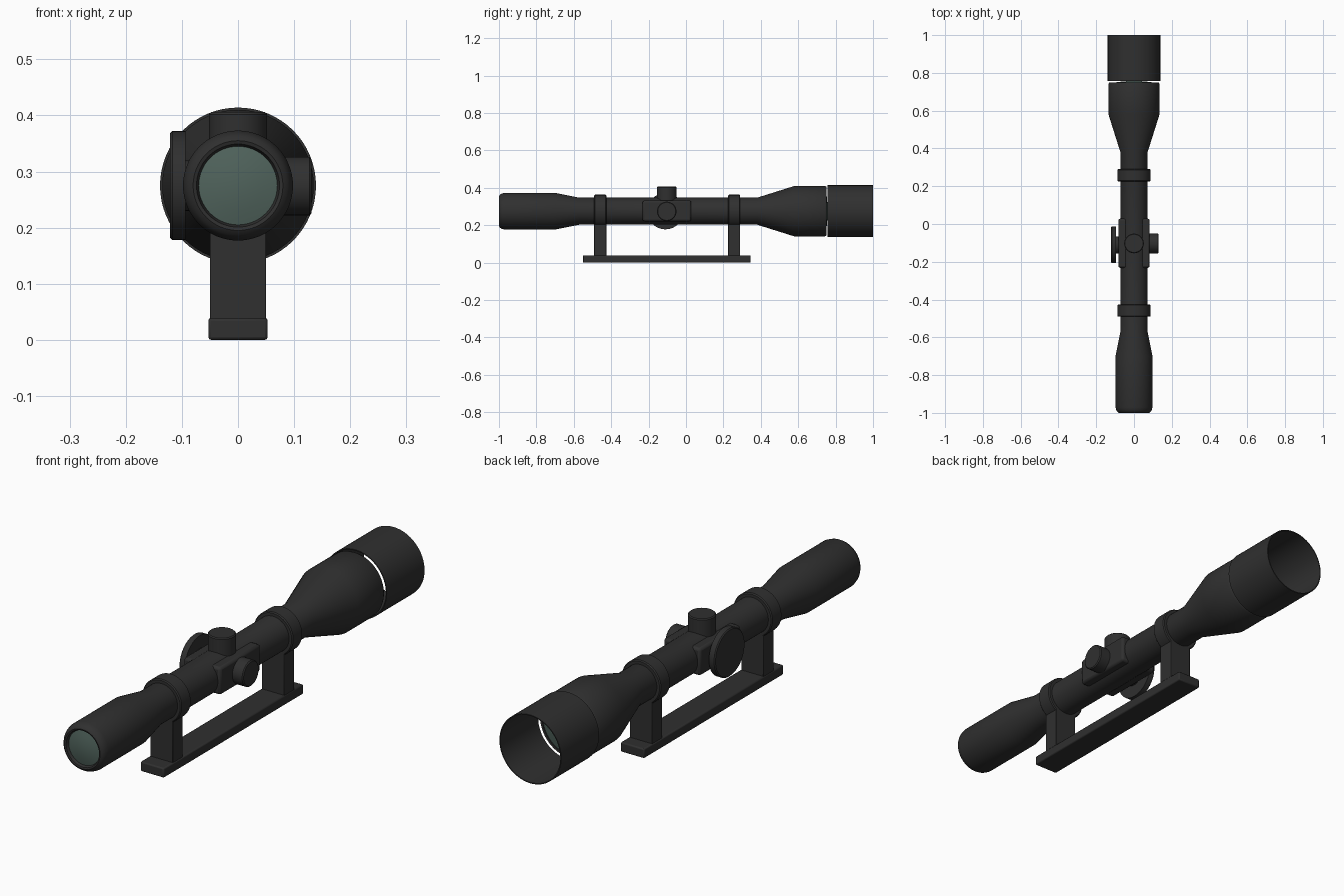
import bpy, bmesh, math
from mathutils import Matrix, Vector

if "Cube" in bpy.data.objects:
    bpy.data.objects.remove(bpy.data.objects["Cube"])

AXIS_Z = 0.275


def material(name, rgb):
    m = bpy.data.materials.new(name)
    m.diffuse_color = (*rgb, 1)
    m.use_nodes = True
    m.node_tree.nodes["Principled BSDF"].inputs["Base Color"].default_value = m.diffuse_color
    return m


BLACK = material("matte black", (0.029, 0.029, 0.029))
GLASS = material("green glass", (0.08, 0.125, 0.107))


def finish(name, bm, mat, bevel=0.0):
    bmesh.ops.remove_doubles(bm, verts=bm.verts, dist=1e-5)
    bmesh.ops.recalc_face_normals(bm, faces=bm.faces)
    me = bpy.data.meshes.new(name)
    bm.to_mesh(me)
    bm.free()
    ob = bpy.data.objects.new(name, me)
    bpy.context.collection.objects.link(ob)
    me.materials.append(mat)
    if bevel:
        mod = ob.modifiers.new("bevel", 'BEVEL')
        mod.width, mod.segments = bevel, 2
        mod.limit_method = 'ANGLE'
    bpy.ops.object.select_all(action='DESELECT')
    ob.select_set(True)
    bpy.context.view_layer.objects.active = ob
    bpy.ops.object.shade_smooth_by_angle(angle=math.radians(35))
    return ob


def lathe(name, profile, mat, axis='Y', centre=(0, 0, AXIS_Z), closed=False, steps=64):
    """Spin (distance along axis, radius) points around the axis."""
    bm = bmesh.new()
    a = Vector({'X': (1, 0, 0), 'Y': (0, 1, 0), 'Z': (0, 0, 1)}[axis])
    side = Vector((0, 0, 1)) if axis != 'Z' else Vector((1, 0, 0))
    vs = [bm.verts.new(Vector(centre) + a * d + side * r) for d, r in profile]
    pairs = list(zip(vs, vs[1:])) + ([(vs[-1], vs[0])] if closed else [])
    edges = [bm.edges.new(p) for p in pairs]
    bmesh.ops.spin(bm, geom=vs + edges, cent=centre, axis=a,
                   angle=2 * math.pi, steps=steps, use_merge=True)
    return finish(name, bm, mat)


def box(name, lo, hi, bevel):
    bm = bmesh.new()
    lo, hi = Vector(lo), Vector(hi)
    bmesh.ops.create_cube(bm, size=1, matrix=Matrix.Translation((lo + hi) / 2)
                          @ Matrix.Diagonal((*(hi - lo), 1)))
    return finish(name, bm, BLACK, bevel)


def knob(name, start, end, r, axis, centre):
    s = 0.004 if end > start else -0.004
    lathe(name, [(start, 0), (start, r), (end - s, r), (end, r - 0.004), (end, 0)],
          BLACK, axis, centre, steps=48)


# main tube with eyepiece and objective bell
lathe("scope_tube", [(-0.985, 0), (-0.985, 0.07), (-0.998, 0.074), (-1.0, 0.08),
                     (-0.995, 0.088), (-0.985, 0.094), (-0.97, 0.098), (-0.70, 0.098),
                     (-0.57, 0.072), (0.38, 0.072), (0.58, 0.135), (0.742, 0.135),
                     (0.75, 0.131), (0.75, 0.122), (0.735, 0.122), (0.735, 0)], BLACK)

# lenses, slightly domed
lathe("eyepiece_lens", [(-0.987, 0.07), (-0.993, 0.045), (-0.996, 0.02), (-0.997, 0)], GLASS)
lathe("objective_lens", [(0.745, 0.123), (0.752, 0.085), (0.756, 0.04), (0.757, 0)], GLASS)

# open sunshade, separated from the bell by a thin gap
lathe("sunshade", [(0.757, 0.139), (1.0, 0.139), (1.0, 0.135), (0.757, 0.135)],
      BLACK, closed=True)

# mounting rings and posts
for tag, y0, y1 in (("rear", -0.491, -0.426), ("front", 0.225, 0.29)):
    lathe(tag + "_ring", [(y0, 0.07), (y0, 0.084), (y0 + 0.004, 0.088), (y1 - 0.004, 0.088),
                          (y1, 0.084), (y1, 0.07)], BLACK, closed=True)
    box(tag + "_post", (-0.05, y0, 0.03), (0.05, y1, 0.23), 0.002)

# base rail
box("base_rail", (-0.053, -0.552, 0), (0.053, 0.345, 0.039), 0.005)

# turret block and adjustment knobs
box("turret_block", (-0.083, -0.232, 0.221), (0.083, 0.028, 0.332), 0.01)
knob("elevation_knob", 0.3, 0.406, 0.052, 'Z', (0, -0.103, 0))
knob("windage_knob", 0.06, 0.131, 0.052, 'X', (0, -0.103, AXIS_Z - 0.001))
knob("focus_stub", -0.06, -0.1, 0.045, 'X', (0, -0.11, AXIS_Z))
knob("focus_wheel", -0.094, -0.121, 0.097, 'X', (0, -0.11, AXIS_Z))
